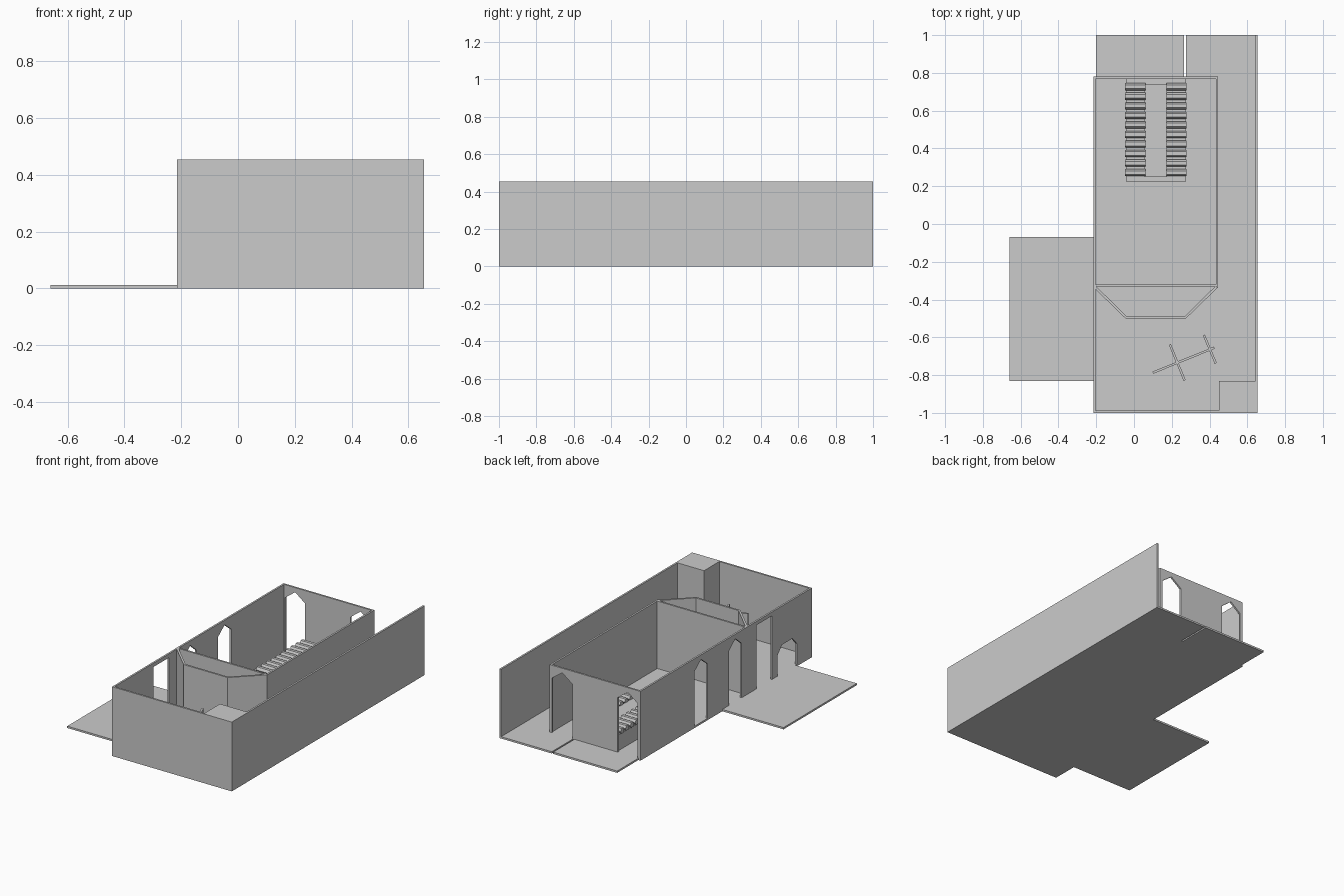
import bpy, bmesh, math
from mathutils import Vector, Matrix

if "Cube" in bpy.data.objects:
    bpy.data.objects.remove(bpy.data.objects["Cube"])

H = 0.455   # wall height
T = 0.012   # wall thickness
F = 0.012   # floor slab thickness


def finish(name, bm):
    bmesh.ops.recalc_face_normals(bm, faces=bm.faces)
    me = bpy.data.meshes.new(name)
    bm.to_mesh(me)
    bm.free()
    ob = bpy.data.objects.new(name, me)
    bpy.context.collection.objects.link(ob)
    return ob


def prism(name, pts, offset):
    """Extrude a planar outline by an offset vector."""
    bm = bmesh.new()
    face = bm.faces.new([bm.verts.new(p) for p in pts])
    res = bmesh.ops.extrude_face_region(bm, geom=[face], use_keep_orig=True)
    new = [v for v in res["geom"] if isinstance(v, bmesh.types.BMVert)]
    bmesh.ops.translate(bm, verts=new, vec=offset)
    return finish(name, bm)


def box(name, x0, x1, y0, y1, z0, z1):
    pts = [(x0, y0, z0), (x1, y0, z0), (x1, y1, z0), (x0, y1, z0)]
    return prism(name, pts, (0, 0, z1 - z0))


def wall(name, a, b, openings=(), height=H):
    """Wall centred on the line a-b; openings are notches rising from the floor."""
    a, b = Vector((*a, 0)), Vector((*b, 0))
    d = (b - a).normalized()
    n = Vector((-d.y, d.x, 0)) * T
    outline = [(0, 0)]
    for notch in openings:
        outline += notch
    outline += [((b - a).length, 0), ((b - a).length, height), (0, height)]
    pts = [a + d * s - n / 2 + Vector((0, 0, z)) for s, z in outline]
    return prism(name, pts, n)


def pointed(s0, s1, shoulder=0.37, peak=0.425):
    return [(s0, 0), (s0, shoulder), ((s0 + s1) / 2, peak), (s1, shoulder), (s1, 0)]


def square(s0, s1, top):
    return [(s0, 0), (s0, top), (s1, top), (s1, 0)]


def chamfered(s0, s1, shoulder, top, c):
    return [(s0, 0), (s0, shoulder), (s0 + c, top), (s1 - c, top), (s1, shoulder), (s1, 0)]


# Floor slabs, with a narrow slot between the two rear ones
box("main_floor", -0.215, 0.655, -1, 0.78, 0, F)
box("rear_floor_left", -0.2, 0.265, 0.78, 1, 0, F)
box("rear_floor_right", 0.275, 0.655, 0.78, 1, 0, F)
box("side_terrace", -0.66, -0.215, -0.83, -0.07, 0, F)

# Outer walls
wall("right_wall", (0.649, -1), (0.649, 1))
wall("front_wall", (-0.215, -0.994), (0.655, -0.994))
wall("left_wall", (-0.209, -1), (-0.209, 0.78), [
    chamfered(0.157, 0.355, 0.15, 0.2, 0.045),
    square(0.415, 0.575, 0.43),
    pointed(0.73, 0.86),
    pointed(1.082, 1.22),
])
box("corner_block", 0.45, 0.655, -1, -0.83, 0, H)

# Hall walls
wall("back_wall", (-0.215, 0.774), (0.445, 0.774),
     [pointed(0.02, 0.165), pointed(0.495, 0.643)])
wall("hall_right_wall", (0.439, -0.33), (0.439, 0.78))
wall("cross_wall", (-0.215, -0.326), (0.445, -0.326))

# Angled bay in front of the hall
outer = [(-0.215, -0.335), (-0.045, -0.5), (0.275, -0.5), (0.445, -0.335)]
inner = [(0.43, -0.33), (0.27, -0.488), (-0.04, -0.488), (-0.2, -0.33)]
prism("bay_wall", [(x, y, 0) for x, y in outer + inner], (0, 0, H))

# Long platform with two rows of six-sided bolsters
box("platform", -0.042, 0.275, 0.225, 0.768, 0, 0.115)
box("platform_centre", 0.055, 0.175, 0.25, 0.742, 0.11, 0.125)
for side in (-1, 1):
    for i in range(10):
        bm = bmesh.new()
        bmesh.ops.create_cone(bm, cap_ends=True, segments=6, radius1=0.019,
                              radius2=0.019, depth=0.108)
        y = 0.272 + i * 0.0505
        bmesh.ops.transform(bm, verts=bm.verts, matrix=Matrix.Translation(
            (0.116 + side * 0.109, y, 0.132)) @ Matrix.Rotation(math.pi / 2, 4, 'Y'))
        finish("bolster", bm)

# Crossed standing partitions in the front room
for a, b in (((0.1, -0.787), (0.425, -0.655)),
             ((0.19, -0.638), (0.268, -0.828)),
             ((0.37, -0.588), (0.433, -0.738))):
    wall("partition", a, b, height=0.285)
